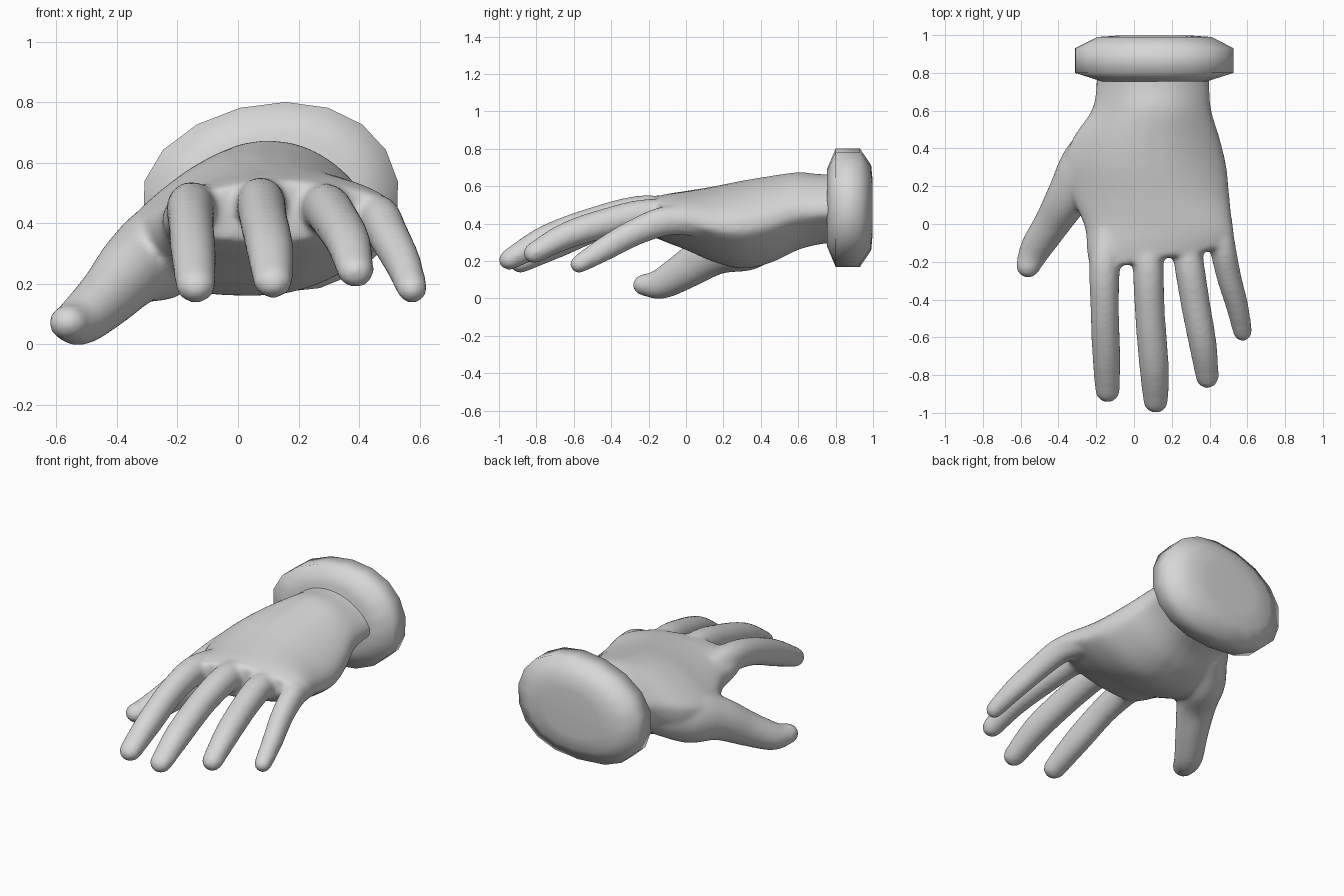
import bpy, bmesh, math
from mathutils import Vector

cube = bpy.data.objects.get("Cube")
if cube:
    bpy.data.objects.remove(cube, do_unlink=True)

COLOUR = (0.68, 0.68, 0.68, 1)
grey = bpy.data.materials.new("plain grey")
grey.use_nodes = True
grey.diffuse_color = COLOUR
grey.node_tree.nodes["Principled BSDF"].inputs["Base Color"].default_value = COLOUR


def spline(stations, steps=5):
    """Smoothly interpolate a list of stations (Catmull-Rom)."""
    pts = [Vector(s) for s in stations]
    out = []
    for i in range(len(pts) - 1):
        a, b, c, d = pts[max(i - 1, 0)], pts[i], pts[i + 1], pts[min(i + 2, len(pts) - 1)]
        for k in range(steps):
            t = k / steps
            out.append(b + (c - a) * t / 2 + (a * 2 - b * 5 + c * 4 - d) * t * t / 2
                       + (b * 3 - a - c * 3 + d) * t ** 3 / 2)
    return out + [pts[-1]]


def loft(bm, rings):
    """Skin closed rings of points and cap both ends."""
    rows = [[bm.verts.new(p) for p in ring] for ring in rings]
    n = len(rows[0])
    faces = [bm.faces.new(rows[0]), bm.faces.new(rows[-1][::-1])]
    for a, b in zip(rows, rows[1:]):
        for i in range(n):
            j = (i + 1) % n
            faces.append(bm.faces.new((a[i], b[i], b[j], a[j])))
    bmesh.ops.recalc_face_normals(bm, faces=faces)


def power(v, e):
    return math.copysign(abs(v) ** e, v)


def finger(bm, path, sides=20):
    """Tapered tube with a round tip; stations are x, y, z, half width, half height."""
    data = [(Vector(s[:3]), s[3], s[4]) for s in spline(path)]
    tip, w, h = data[-1]
    tip_dir = (tip - data[-2][0]).normalized()
    for a in (20, 40, 60, 75, 85):
        r = math.radians(a)
        data.append((tip + tip_dir * w * math.sin(r), w * math.cos(r), h * math.cos(r)))
    rings = []
    for i, (p, w, h) in enumerate(data):
        t = (data[min(i + 1, len(data) - 1)][0] - data[max(i - 1, 0)][0]).normalized()
        side = t.cross(Vector((0, 0, 1))).normalized()
        up = side.cross(t)
        angles = [2 * math.pi * k / sides for k in range(sides)]
        rings.append([p + side * w * math.cos(a) + up * h * math.sin(a) for a in angles])
    loft(bm, rings)


def finish(name, bm):
    mesh = bpy.data.meshes.new(name)
    bm.to_mesh(mesh)
    bm.free()
    mesh.materials.append(grey)
    obj = bpy.data.objects.new(name, mesh)
    bpy.context.collection.objects.link(obj)
    for p in mesh.polygons:
        p.use_smooth = True
    return obj


hand = bmesh.new()

# Palm and wrist: y, left edge, right edge, bottom, top, slant, droop of the upper edges
palm = [(0.82, -0.20, 0.40, 0.30, 0.665, 0, 0.11), (0.72, -0.20, 0.40, 0.29, 0.665, 0, 0.11),
        (0.60, -0.225, 0.41, 0.26, 0.675, 0, 0.12), (0.45, -0.325, 0.455, 0.19, 0.655, 0, 0.14),
        (0.30, -0.37, 0.49, 0.16, 0.63, 0, 0.14), (0.15, -0.33, 0.505, 0.195, 0.60, 0, 0.10),
        (0.00, -0.26, 0.52, 0.26, 0.575, 0.05, 0.05), (-0.10, -0.25, 0.53, 0.30, 0.56, 0.12, 0.04),
        (-0.19, -0.23, 0.51, 0.34, 0.54, 0.17, 0.04)]
rings = []
for y, x0, x1, z0, z1, slant, droop in spline(palm):
    ring = []
    for k in range(40):
        a = 2 * math.pi * k / 40
        c = power(math.cos(a), 0.75)
        s = power(math.sin(a), 0.7 if math.sin(a) > 0 else 0.85)
        x = (x0 + x1) / 2 + c * (x1 - x0) / 2
        z = (z0 + z1) / 2 - 0.02 + s * ((z1 - z0) / 2 + (0.02 if s > 0 else -0.02))
        z += 0.12 * max(c, 0) ** 2 * max(-s, 0)
        z -= droop * (1.25 if c < 0 else 0.8) * c * c * max(s, 0)
        ring.append((x, y + slant * (x - 0.1), z))
    rings.append(ring)
loft(hand, rings)

# Fingers, index to little, then the thumb
fingers = [
    [(-0.13, 0.02, 0.43, 0.08, 0.08), (-0.155, -0.22, 0.45, 0.082, 0.088),
     (-0.155, -0.45, 0.40, 0.076, 0.083), (-0.147, -0.68, 0.30, 0.075, 0.08),
     (-0.14, -0.88, 0.197, 0.067, 0.06)],
    [(0.07, 0.02, 0.44, 0.08, 0.08), (0.075, -0.22, 0.465, 0.082, 0.088),
     (0.085, -0.48, 0.41, 0.08, 0.083), (0.105, -0.74, 0.318, 0.079, 0.078),
     (0.115, -0.937, 0.212, 0.067, 0.058)],
    [(0.26, 0.02, 0.43, 0.08, 0.08), (0.29, -0.20, 0.45, 0.08, 0.083),
     (0.325, -0.42, 0.405, 0.078, 0.08), (0.365, -0.64, 0.335, 0.074, 0.073),
     (0.388, -0.81, 0.245, 0.062, 0.057)],
    [(0.43, 0.08, 0.40, 0.07, 0.07), (0.465, -0.10, 0.415, 0.07, 0.08),
     (0.50, -0.27, 0.355, 0.066, 0.073), (0.545, -0.43, 0.268, 0.06, 0.066),
     (0.575, -0.57, 0.185, 0.052, 0.05)],
    [(-0.12, 0.52, 0.36, 0.10, 0.11), (-0.245, 0.33, 0.31, 0.135, 0.16),
     (-0.34, 0.16, 0.255, 0.118, 0.13), (-0.43, 0.01, 0.16, 0.097, 0.105),
     (-0.52, -0.13, 0.08, 0.084, 0.084), (-0.56, -0.22, 0.072, 0.066, 0.06)],
]
for path in fingers:
    finger(hand, path)

# Fuse the parts into one soft skin
hand_obj = finish("hand", hand)
remesh = hand_obj.modifiers.new("fuse", "REMESH")
remesh.mode = "VOXEL"
remesh.voxel_size = 0.014
remesh.use_smooth_shade = True
soften = hand_obj.modifiers.new("soften", "SMOOTH")
soften.factor = 0.5
soften.iterations = 12

# Cuff: y and scale of each ring, leaning sideways at the top and fuller below
cuff = bmesh.new()
rings = []
for y, f in ((0.755, 0.66), (0.80, 1), (0.93, 1), (0.99, 0.72), (0.998, 0.45)):
    ring = []
    for k in range(18):
        a = 2 * math.pi * (k + 0.5) / 18
        e = 1 if math.sin(a) > 0 else 0.9 if math.cos(a) > 0 else 0.76
        c, s = power(math.cos(a), e), power(math.sin(a), e)
        lean = 0.05 * max(s, 0) ** 2
        ring.append((0.108 + f * (0.425 * c + lean), y, 0.485 + f * 0.316 * s))
    rings.append(ring)
loft(cuff, rings)
finish("cuff", cuff)
